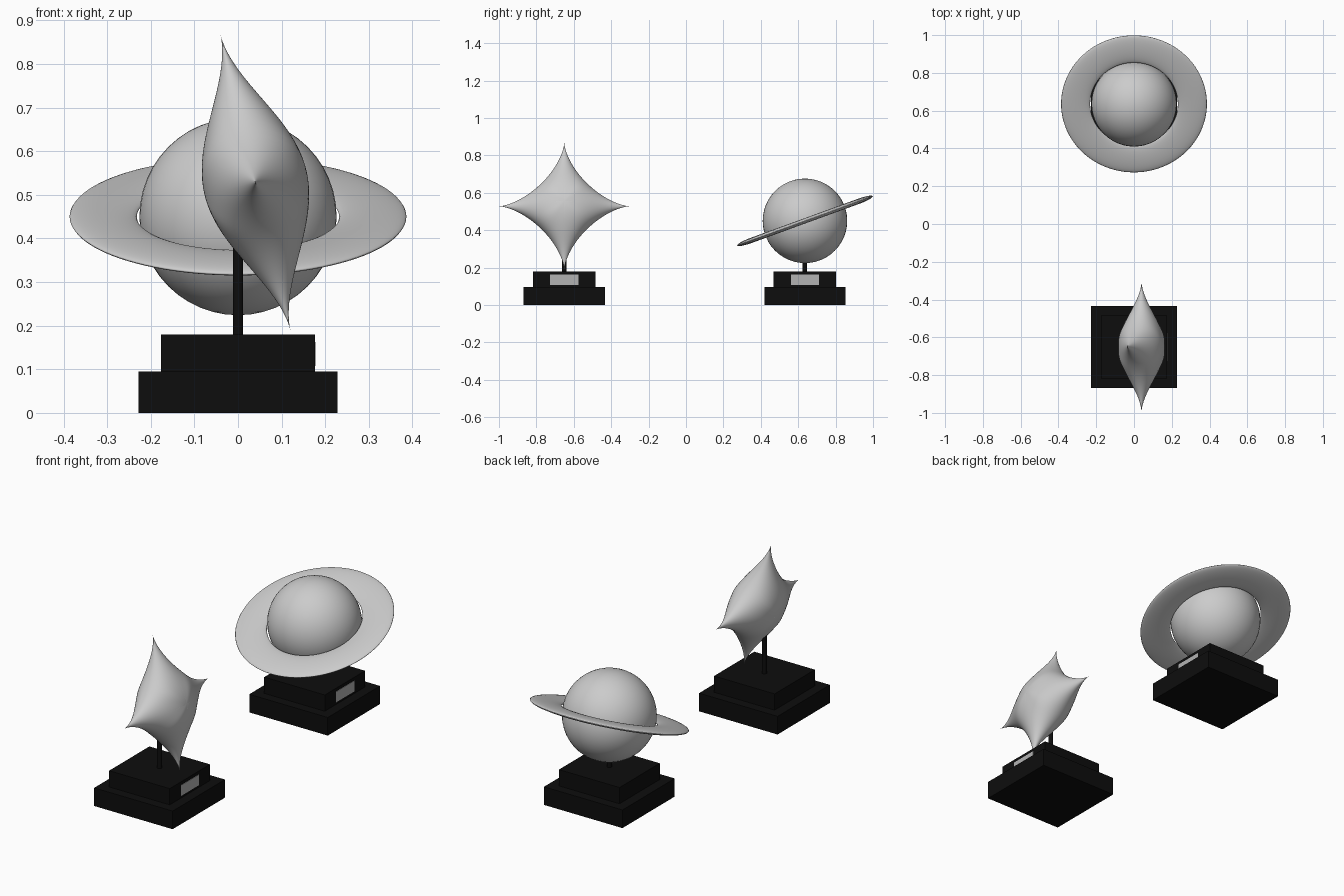
import bpy, bmesh
from math import sin, cos, pi, radians, sqrt

if "Cube" in bpy.data.objects:
    bpy.data.objects.remove(bpy.data.objects["Cube"])


def material(name, v):
    m = bpy.data.materials.new(name)
    m.diffuse_color = (v, v, v, 1)
    m.use_nodes = True
    m.node_tree.nodes["Principled BSDF"].inputs["Base Color"].default_value = m.diffuse_color
    return m


BLACK = material("black", 0.004)
SILVER = material("silver", 0.45)


def box(name, center, size, mat):
    bpy.ops.mesh.primitive_cube_add(size=1, location=center)
    ob = bpy.context.object
    ob.name = name
    ob.scale = size
    ob.data.materials.append(mat)


def stand(prefix, y, top):
    # two-step plinth, name plate on the +x side, thin post
    box(prefix + "_base_lower", (0, y, 0.0475), (0.456, 0.434, 0.095), BLACK)
    box(prefix + "_base_upper", (0, y, 0.1375), (0.352, 0.334, 0.085), BLACK)
    box(prefix + "_plate", (0.175, y, 0.135), (0.006, 0.15, 0.056), SILVER)
    bpy.ops.mesh.primitive_cylinder_add(vertices=32, radius=0.012, depth=top - 0.17,
                                        location=(0, y, (top + 0.17) / 2))
    post = bpy.context.object
    post.name = prefix + "_post"
    post.data.materials.append(BLACK)
    bpy.ops.object.shade_smooth_by_angle()


def arm_thickness(along, across):
    # rounded cross-section of an arm, in units of the star radius
    along, across = min(abs(along), 1), abs(across)
    edge = max(1 - along ** (2 / 3), 0) ** 1.5
    if edge < 1e-9:
        return 0
    return max(cos(pi * along / 2), 0) ** 1.8 * sqrt(max(0, 1 - (across / edge) ** 2))


def star(name, center, radius, depth, tilt, n=128, rings=28):
    bm = bmesh.new()
    poles = [bm.verts.new((s * depth, 0, 0)) for s in (1, -1)]
    grid = {}
    for i in range(n):
        a = 2 * pi * i / n
        y0, z0 = cos(a) ** 3, sin(a) ** 3
        w = y0 ** 4 / (y0 ** 4 + z0 ** 4)
        for j in range(1, rings + 1):
            s = sin(pi / 2 * j / rings)
            y, z = y0 * s, z0 * s
            t = w * arm_thickness(y, z) + (1 - w) * arm_thickness(z, y)
            if j == rings:
                grid[i, j, 0] = grid[i, j, 1] = bm.verts.new((0, y * radius, z * radius))
            else:
                for k, sign in enumerate((1, -1)):
                    grid[i, j, k] = bm.verts.new((sign * t * depth, y * radius, z * radius))
    for i in range(n):
        b = (i + 1) % n
        for k in (0, 1):
            bm.faces.new((poles[k], grid[i, 1, k], grid[b, 1, k]))
            for j in range(1, rings):
                bm.faces.new((grid[i, j, k], grid[i, j + 1, k],
                              grid[b, j + 1, k], grid[b, j, k]))
    bmesh.ops.recalc_face_normals(bm, faces=bm.faces)
    for f in bm.faces:
        f.smooth = True
    me = bpy.data.meshes.new(name)
    bm.to_mesh(me)
    bm.free()
    ob = bpy.data.objects.new(name, me)
    bpy.context.collection.objects.link(ob)
    ob.location = center
    ob.rotation_euler = (0, tilt, 0)


# four-pointed star trophy
stand("star", -0.651, 0.48)
star("star", (0.04, -0.651, 0.528), 0.348, 0.12, radians(-13.3))

# ringed planet trophy
stand("planet", 0.636, 0.26)
bpy.ops.mesh.primitive_uv_sphere_add(segments=48, ring_count=24, radius=0.226,
                                     location=(0, 0.636, 0.45))
bpy.context.object.name = "planet"
bpy.ops.object.shade_smooth()

# flattened tilted ring
bpy.ops.mesh.primitive_torus_add(major_radius=0.309, minor_radius=0.077, major_segments=96,
                                 minor_segments=24, location=(0, 0.636, 0.45),
                                 rotation=(radians(20), 0, 0))
ring = bpy.context.object
ring.name = "planet_ring"
ring.scale = (1, 1, 0.18)
bpy.ops.object.shade_smooth()
